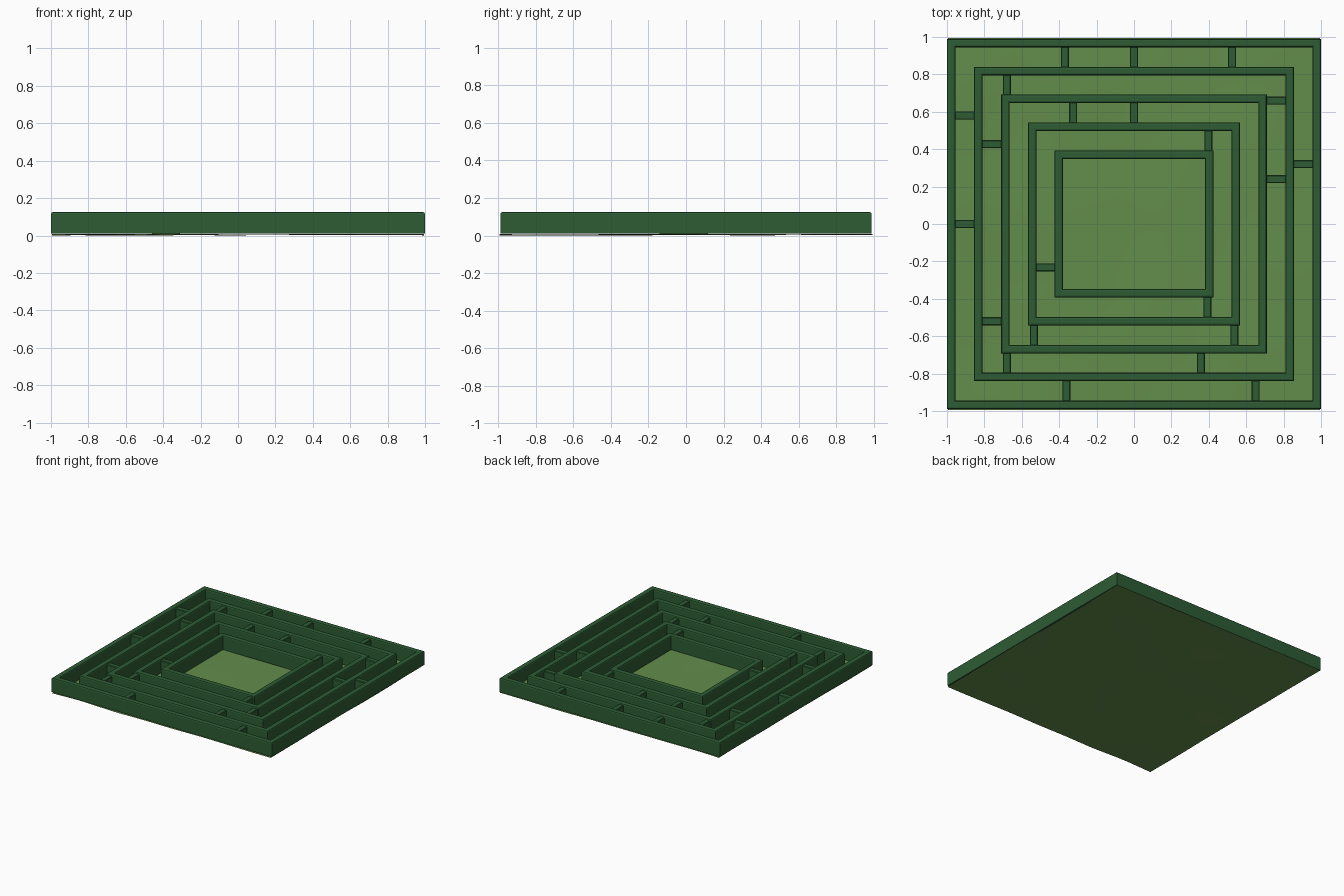
import bpy, bmesh
from mathutils import Vector, noise

if "Cube" in bpy.data.objects:
    bpy.data.objects.remove(bpy.data.objects["Cube"])

def material(name, color):
    m = bpy.data.materials.new(name)
    m.diffuse_color = (*color, 1)
    m.use_nodes = True
    m.node_tree.nodes["Principled BSDF"].inputs["Base Color"].default_value = m.diffuse_color
    return m

HEDGE = material("hedge_green", (0.026, 0.107, 0.034))
GRASS = material("grass_green", (0.125, 0.265, 0.07))
Z0, TOP, W, B = 0.01, 0.125, 0.045, 0.01
LOW = 0.113  # height of the connecting hedges

def finish(name, bm, mat):
    bmesh.ops.recalc_face_normals(bm, faces=bm.faces)
    me = bpy.data.meshes.new(name)
    bm.to_mesh(me)
    bm.free()
    ob = bpy.data.objects.new(name, me)
    me.materials.append(mat)
    bpy.context.collection.objects.link(ob)
    return ob

def hedge_ring(name, hx, hy):
    # chamfered wall profile (inset, z) swept round a mitred rectangle
    profile = [(0, Z0), (0, TOP - B), (B * .3, TOP - B * .3), (B, TOP),
               (W - B, TOP), (W - B * .3, TOP - B * .3), (W, TOP - B), (W, Z0)]
    bm = bmesh.new()
    loops = [[bm.verts.new((sx * (hx - d), sy * (hy - d), z)) for d, z in profile]
             for sx, sy in ((-1, -1), (1, -1), (1, 1), (-1, 1))]
    n = len(profile)
    for i in range(4):
        a, b = loops[i], loops[(i + 1) % 4]
        for j in range(n):
            k = (j + 1) % n
            bm.faces.new((a[j], b[j], b[k], a[k]))
    finish(name, bm, HEDGE)

def hedge_link(name, x0, x1, y0, y1):
    # box with softened top edges
    bm = bmesh.new()
    bmesh.ops.create_cube(bm, size=1)
    for v in bm.verts:
        v.co = (x1 if v.co.x > 0 else x0, y1 if v.co.y > 0 else y0,
                LOW if v.co.z > 0 else Z0)
    edges = [e for e in bm.edges if all(v.co.z > Z0 + .01 for v in e.verts)]
    bmesh.ops.bevel(bm, geom=edges, offset=0.004, segments=1, affect='EDGES')
    finish(name, bm, HEDGE)

# concentric hedges, outermost first
rings = [(1.0, 0.99), (0.855, 0.84), (0.71, 0.692), (0.567, 0.543), (0.425, 0.393)]
for i, (hx, hy) in enumerate(rings):
    hedge_ring(f"hedge_ring_{i + 1}", hx, hy)

# short cross hedges in each corridor: side -> positions along that side
links = [
    {"back": (-0.37, 0, 0.524), "front": (-0.362, 0.65), "left": (0.58, 0), "right": (0.32,)},
    {"back": (-0.68,), "front": (-0.68, 0.358), "left": (0.427, -0.52), "right": (0.66, 0.24)},
    {"back": (-0.325, 0), "front": (-0.535, 0.537)},
    {"back": (0.398,), "front": (0.392,), "left": (-0.232,)},
]
H, E = 0.0215, 0.01
for i, sides in enumerate(links):
    (ox, oy), (ix, iy) = rings[i], rings[i + 1]
    for side, places in sides.items():
        s = 1 if side in ("back", "right") else -1
        for j, p in enumerate(places):
            name = f"hedge_link_{i + 1}_{side}_{j + 1}"
            if side in ("back", "front"):
                y0, y1 = sorted((s * (iy - E), s * (oy - W + E)))
                hedge_link(name, p - H, p + H, y0, y1)
            else:
                x0, x1 = sorted((s * (ix - E), s * (ox - W + E)))
                hedge_link(name, x0, x1, p - H, p + H)

# gently uneven lawn
bm = bmesh.new()
bmesh.ops.create_grid(bm, x_segments=40, y_segments=40, size=0.995)
for v in bm.verts:
    v.co.z = max(0.0, 0.007 + 0.007 * noise.noise(v.co * 2.6 + Vector((3, 1, 0.5))))
lift = min(v.co.z for v in bm.verts)
for v in bm.verts:
    v.co.z -= lift
lawn = finish("lawn", bm, GRASS)
if lawn.data.polygons[0].normal.z < 0:
    lawn.data.flip_normals()
for p in lawn.data.polygons:
    p.use_smooth = True
